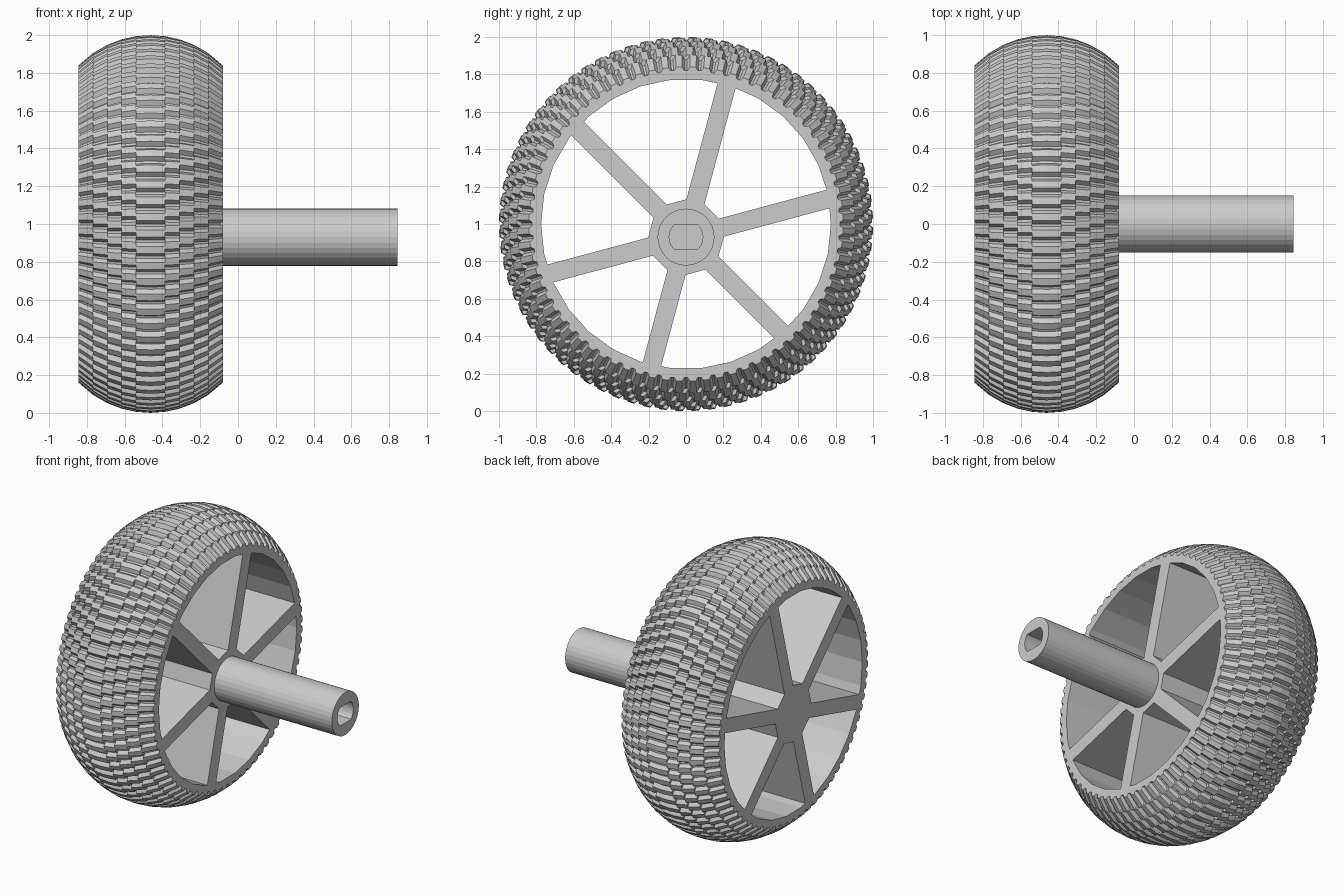
import bpy, bmesh, math

if "Cube" in bpy.data.objects:
    bpy.data.objects.remove(bpy.data.objects["Cube"])

X0, X1 = -0.845, -0.08          # wheel faces
XC, HALF = (X0 + X1) / 2, (X1 - X0) / 2
ZC, ZH = 1.0, 0.93              # rim centre and hub/axle centre heights

grey = bpy.data.materials.new("grey_plastic")
grey.diffuse_color = (0.6, 0.6, 0.6, 1)
grey.use_nodes = True
grey.node_tree.nodes["Principled BSDF"].inputs["Base Color"].default_value = grey.diffuse_color


def finish(bm, name):
    bmesh.ops.recalc_face_normals(bm, faces=bm.faces)
    me = bpy.data.meshes.new(name)
    bm.to_mesh(me)
    bm.free()
    me.materials.append(grey)
    ob = bpy.data.objects.new(name, me)
    bpy.context.collection.objects.link(ob)
    return ob


def ring(bm, x, pts, zc):
    return [bm.verts.new((x, y, z + zc)) for y, z in pts]


def bridge(bm, a, b):
    n = len(a)
    for i in range(n):
        j = (i + 1) % n
        bm.faces.new((a[i], a[j], b[j], b[i]))


def circle(r, n):
    return [(r * math.cos(2 * math.pi * i / n), r * math.sin(2 * math.pi * i / n)) for i in range(n)]


# Tyre: ten tread layers on a crowned profile, each stepped round into a chevron
TEETH, LAYERS, DEPTH, ARC = 72, 10, 0.026, 0.537
TOOTH = ((0.0, 0), (0.16, 0), (0.36, 1), (0.80, 1))


def crown(x):
    return 1.0 - ARC + math.sqrt(ARC ** 2 - (x - XC) ** 2)


def tread(r, turn):
    pts = []
    for t in range(TEETH):
        for f, h in TOOTH:
            a = 2 * math.pi * (t + f) / TEETH - turn
            q = r - DEPTH * (1 - h)
            pts.append((q * math.cos(a), q * math.sin(a)))
    return pts


bm = bmesh.new()
w = (X1 - X0) / LAYERS
for k in range(LAYERS):
    step = abs(k - (LAYERS - 1) / 2) - 0.5
    turn = step * 0.27 * 2 * math.pi / TEETH
    xa, xb = X0 + k * w, X0 + (k + 1) * w
    a = ring(bm, xa, tread(crown(xa), turn), ZC)
    b = ring(bm, xb, tread(crown(xb), turn), ZC)
    ia = ring(bm, xa, tread(crown(xa) - 0.04, turn), ZC)
    ib = ring(bm, xb, tread(crown(xb) - 0.04, turn), ZC)
    for p, q in ((ia, a), (a, b), (b, ib), (ib, ia)):
        bridge(bm, p, q)
finish(bm, "tyre_tread")

# Rim: plain tube inside the tyre
bm = bmesh.new()
loops = [ring(bm, x, circle(r, 30), ZC) for x, r in
         ((X0, 0.775), (X0, 0.825), (X1, 0.825), (X1, 0.775))]
for i in range(4):
    bridge(bm, loops[i], loops[(i + 1) % 4])
finish(bm, "rim")

# Hub and six spokes: one star outline, extruded to the full wheel width
outline = []
for k in range(6):
    a = math.radians(15 + 60 * k)
    c, s = math.cos(a), math.sin(a)
    off = ZH - ZC
    reach = -off * s + math.sqrt((off * s) ** 2 - off ** 2 + 0.79 ** 2)
    for d, v in ((0.196, -0.05), (reach, -0.05), (reach, 0.05), (0.196, 0.05)):
        outline.append((d * c - v * s, d * s + v * c))
bm = bmesh.new()
a, b = ring(bm, X0, outline, ZH), ring(bm, X1, outline, ZH)
bridge(bm, a, b)
bm.faces.new(a)
bm.faces.new(b)
finish(bm, "hub_and_spokes")

# Axle sleeve with a double-flatted socket in its free end
bm = bmesh.new()
slot = [(y, max(-0.065, min(0.065, z))) for y, z in circle(0.09, 32)]
loops = [ring(bm, x, p, ZH) for x, p in
         ((X1 - 0.01, circle(0.152, 32)), (0.845, circle(0.152, 32)), (0.845, slot), (0.15, slot))]
for p, q in zip(loops, loops[1:]):
    bridge(bm, p, q)
bm.faces.new(loops[0])
bm.faces.new(loops[-1])
finish(bm, "axle_sleeve")
